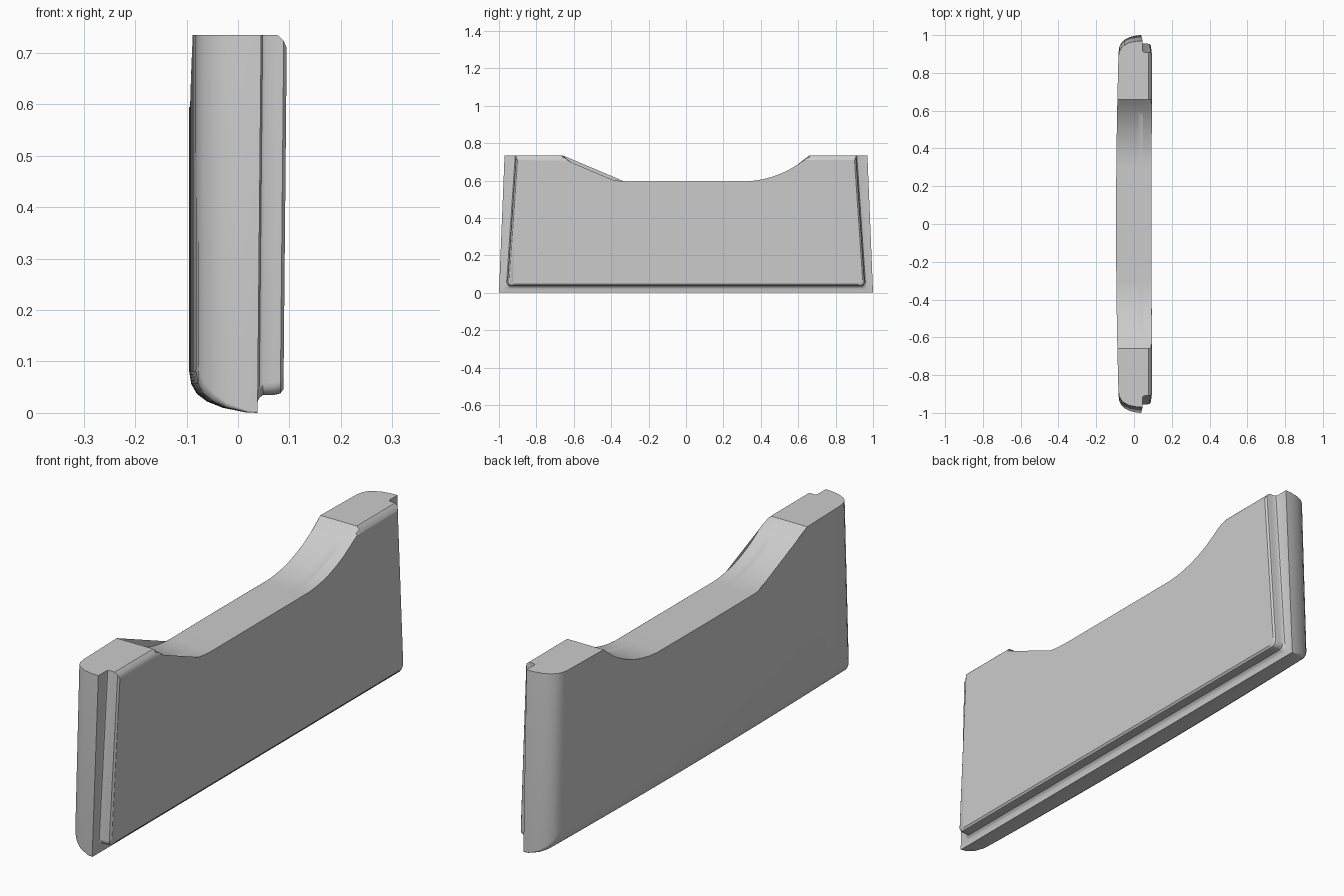
import bpy, bmesh
from math import sin, cos, pi, radians, sqrt

cube = bpy.data.objects.get("Cube")
if cube:
    bpy.data.objects.remove(cube)

HEIGHT = 0.735      # top of the end pads
SADDLE = 0.595      # flat floor of the dip
FLAT, RADIUS = 0.30, 0.533

mat = bpy.data.materials.new("plain grey")
mat.use_nodes = True
grey = (0.6, 0.6, 0.6, 1)
mat.diffuse_color = grey
mat.node_tree.nodes["Principled BSDF"].inputs["Base Color"].default_value = grey


def half_outline(inset, bottom, taper, corner, top):
    """Right half of the panel outline, from the bottom up and in to the dip."""
    def width(z):
        return 1 - inset - taper * z / HEIGHT
    pts = []
    for i in range(7):
        a = -pi / 2 + i / 6 * pi / 2
        z = bottom + corner + corner * sin(a)
        pts.append((width(z) - corner + corner * cos(a), z))
    pts.append((width(top), top))
    for i in range(17):
        dy = 0.36 * (1 - i / 16)
        z = SADDLE + RADIUS - sqrt(RADIUS ** 2 - dy ** 2)
        pts.append((FLAT + dy, min(z, top)))
    return pts


# Layers through the thickness: x, side inset, bottom, taper, corner, top
layers = [
    # rounded back edge
    (-0.095, 0.085, 0.080, 0.03, 0.030, HEIGHT),
    (-0.091, 0.058, 0.056, 0.03, 0.028, HEIGHT),
    (-0.080, 0.038, 0.037, 0.03, 0.024, HEIGHT),
    (-0.060, 0.022, 0.022, 0.03, 0.018, HEIGHT),
    (-0.030, 0.009, 0.010, 0.03, 0.010, HEIGHT),
    (0.015, 0.001, 0.001, 0.03, 0.004, HEIGHT),
    (0.038, 0.000, 0.000, 0.03, 0.003, HEIGHT),
    # step and hollow at the foot of the raised face
    (0.038, 0.030, 0.022, 0.05, 0.020, HEIGHT),
    (0.041, 0.037, 0.029, 0.05, 0.022, HEIGHT),
    (0.048, 0.041, 0.035, 0.05, 0.024, HEIGHT),
    # raised face with a softened rim
    (0.070, 0.041, 0.035, 0.05, 0.024, HEIGHT),
    (0.082, 0.043, 0.038, 0.05, 0.024, 0.724),
    (0.088, 0.051, 0.046, 0.05, 0.024, 0.710),
]

bm = bmesh.new()
rings = []
for x, *shape in layers:
    half = half_outline(*shape)
    loop = half + [(-y, z) for y, z in reversed(half)]
    rings.append([bm.verts.new((x, y, z)) for y, z in loop])
for a, b in zip(rings, rings[1:]):
    for i in range(len(a)):
        j = (i + 1) % len(a)
        bm.faces.new((a[i], a[j], b[j], b[i]))
caps = [bm.faces.new(rings[0]), bm.faces.new(rings[-1])]
bmesh.ops.triangulate(bm, faces=caps)

# Slice across the length so the back can bulge smoothly
for i in range(-9, 10):
    bmesh.ops.bisect_plane(bm, geom=bm.verts[:] + bm.edges[:] + bm.faces[:],
                           plane_co=(0, i / 10, 0), plane_no=(0, 1, 0), dist=1e-5)

# Bowed back and slightly leaning front
for v in bm.verts:
    if v.co.x < 0.037:
        v.co.x += 0.016 * v.co.y ** 2 * (0.038 - v.co.x) / 0.133
    else:
        v.co.x += 0.007 * v.co.z / HEIGHT
bmesh.ops.recalc_face_normals(bm, faces=bm.faces[:])

mesh = bpy.data.meshes.new("saddle_panel")
bm.to_mesh(mesh)
bm.free()
mesh.materials.append(mat)
panel = bpy.data.objects.new("saddle_panel", mesh)
bpy.context.collection.objects.link(panel)
bpy.context.view_layer.objects.active = panel
panel.select_set(True)
bpy.ops.object.shade_smooth_by_angle(angle=radians(30))
